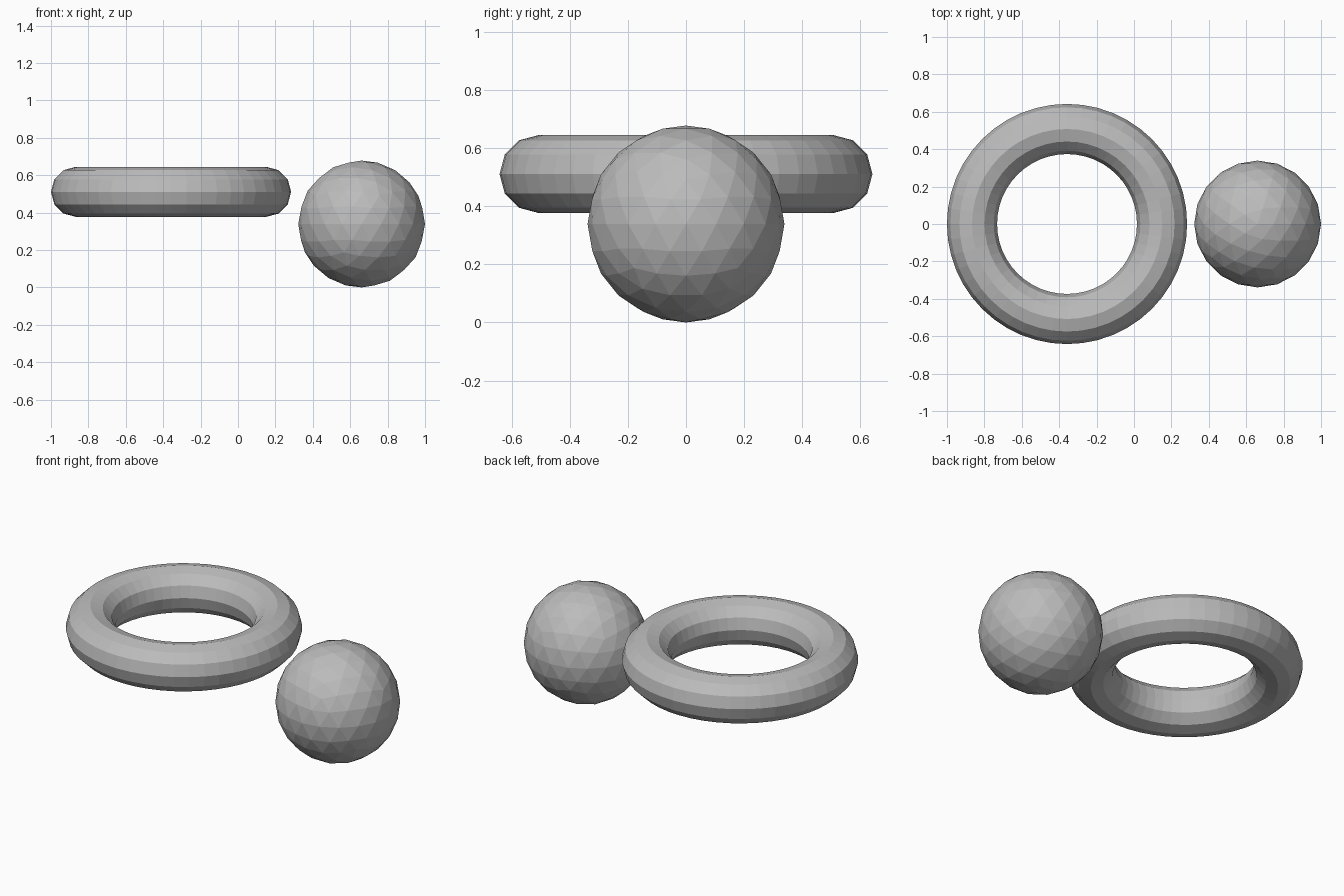
import bpy

if "Cube" in bpy.data.objects:
    bpy.data.objects.remove(bpy.data.objects["Cube"])

# One plain grey for both parts
grey = bpy.data.materials.new("plain_grey")
grey.diffuse_color = (0.5, 0.5, 0.5, 1)
grey.use_nodes = True
grey.node_tree.nodes["Principled BSDF"].inputs["Base Color"].default_value = grey.diffuse_color


def finish(name):
    ob = bpy.context.object
    ob.name = name
    ob.data.materials.append(grey)
    bpy.ops.object.shade_flat()


# Floating ring
bpy.ops.mesh.primitive_torus_add(location=(-0.358, 0, 0.511), major_segments=48, minor_segments=12,
                                 major_radius=0.508, minor_radius=0.134)
finish("ring")

# Faceted ball
bpy.ops.mesh.primitive_ico_sphere_add(subdivisions=3, radius=0.339, location=(0.661, 0, 0.339))
finish("ball")
